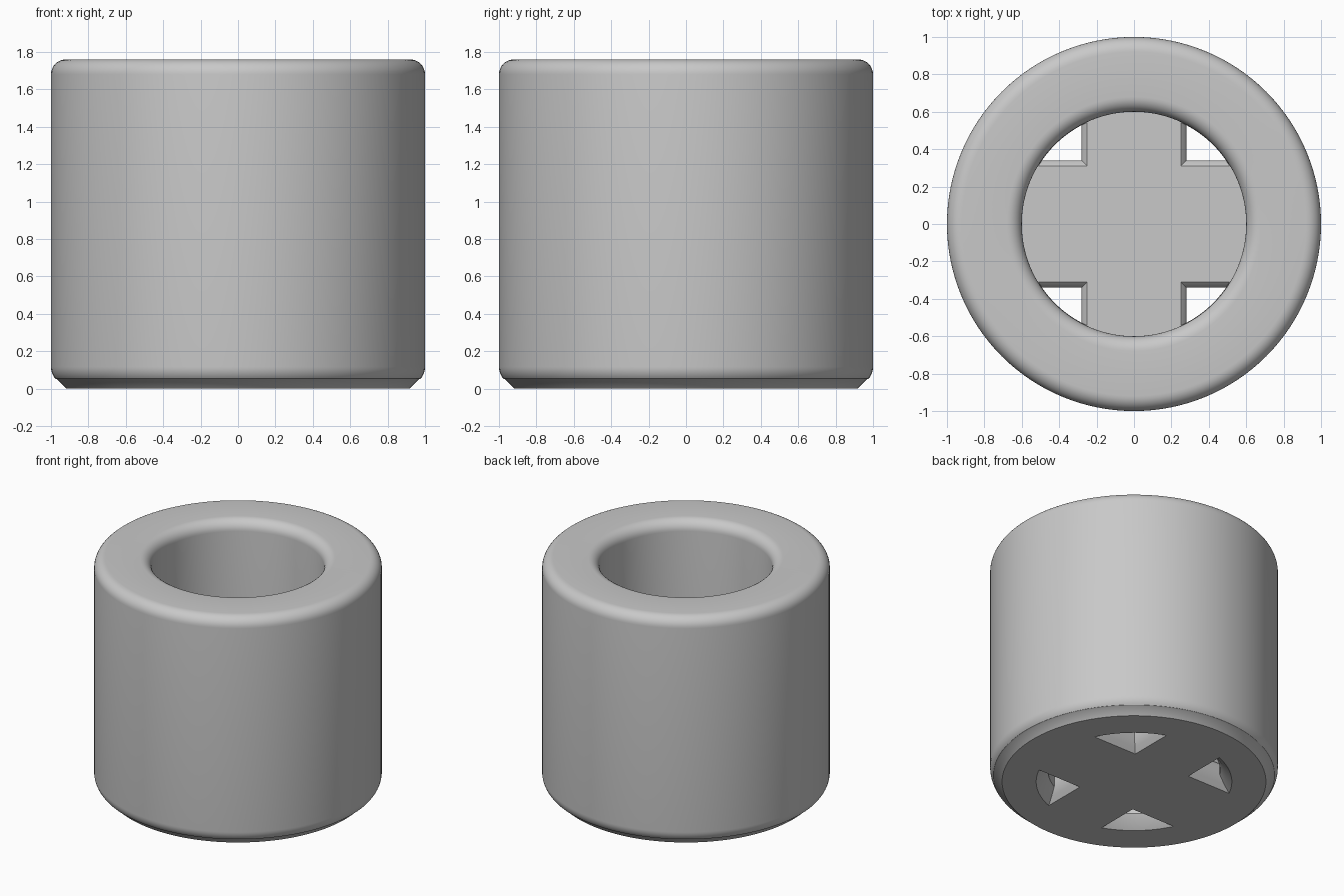
import bpy, bmesh, math

cube = bpy.data.objects.get("Cube")
if cube:
    bpy.data.objects.remove(cube, do_unlink=True)

HEIGHT, BORE, FLOOR, FILLET = 1.76, 0.6, 0.2, 0.08
SEGMENTS = 128

grey = bpy.data.materials.new("plain grey")
grey.use_nodes = True
colour = (0.58, 0.58, 0.58, 1)
grey.diffuse_color = colour
grey.node_tree.nodes["Principled BSDF"].inputs["Base Color"].default_value = colour


def make_object(name, bm):
    bmesh.ops.recalc_face_normals(bm, faces=bm.faces[:])
    mesh = bpy.data.meshes.new(name)
    bm.to_mesh(mesh)
    bm.free()
    mesh.materials.append(grey)
    obj = bpy.data.objects.new(name, mesh)
    bpy.context.collection.objects.link(obj)
    return obj


def arc(cx, cz, radius, start, end, steps=8):
    angles = [math.radians(start + (end - start) * i / steps) for i in range(steps + 1)]
    return [(cx + radius * math.cos(a), cz + radius * math.sin(a)) for a in angles]


def loft(bm, loops):
    """Close a stack of equal point loops into a solid."""
    rings = [[bm.verts.new(p) for p in loop] for loop in loops]
    for low, high in zip(rings, rings[1:]):
        for i in range(len(low)):
            j = (i + 1) % len(low)
            bm.faces.new((low[i], low[j], high[j], high[i]))
    bm.faces.new(rings[0])
    bm.faces.new(rings[-1])


# Cup: chamfered foot, rounded rim, straight bore and a flat floor
profile = [(0.917, 0), (0.967, 0.05)]
profile += arc(0.9, 0.117, 0.1, -40, 0, 6)
profile += arc(1 - FILLET, HEIGHT - FILLET, FILLET, 0, 90)
profile += arc(BORE + FILLET, HEIGHT - FILLET, FILLET, 90, 180)
profile.append((BORE, FLOOR))
bm = bmesh.new()
turns = [math.tau * i / SEGMENTS for i in range(SEGMENTS)]
loft(bm, [[(r * math.cos(t), r * math.sin(t), z) for t in turns] for r, z in profile])
cup = make_object("cup_body", bm)


# Four floor openings that leave a cross, flared at the top and bottom
def opening(z, a, b, radius, sx, sy, steps=16):
    start, end = math.asin(b / radius), math.acos(a / radius)
    points = [(a, b)]
    for i in range(steps + 1):
        t = start + (end - start) * i / steps
        points.append((radius * math.cos(t), radius * math.sin(t)))
    return [(sx * x, sy * y, z) for x, y in points]


sections = [
    (-0.02, 0.24, 0.30, 0.69),
    (0.0, 0.24, 0.30, 0.68),
    (0.04, 0.262, 0.322, 0.635),
    (0.09, 0.28, 0.34, 0.598),
    (0.16, 0.28, 0.34, 0.598),
    (0.18, 0.272, 0.332, 0.598),
    (FLOOR, 0.25, 0.31, 0.598),
    (FLOOR + 0.03, 0.25, 0.31, 0.598),
]
bm = bmesh.new()
for sx in (-1, 1):
    for sy in (-1, 1):
        loft(bm, [opening(*s, sx, sy) for s in sections])
cutter = make_object("floor_opening_cutter", bm)
cutter.hide_render = True

cut = cup.modifiers.new("floor openings", 'BOOLEAN')
cut.operation = 'DIFFERENCE'
cut.solver = 'EXACT'
cut.object = cutter
bpy.ops.object.select_all(action='DESELECT')
cup.select_set(True)
bpy.context.view_layer.objects.active = cup
bpy.ops.object.modifier_apply(modifier=cut.name)
bpy.data.objects.remove(cutter, do_unlink=True)
bpy.ops.object.shade_smooth_by_angle(angle=math.radians(35))
